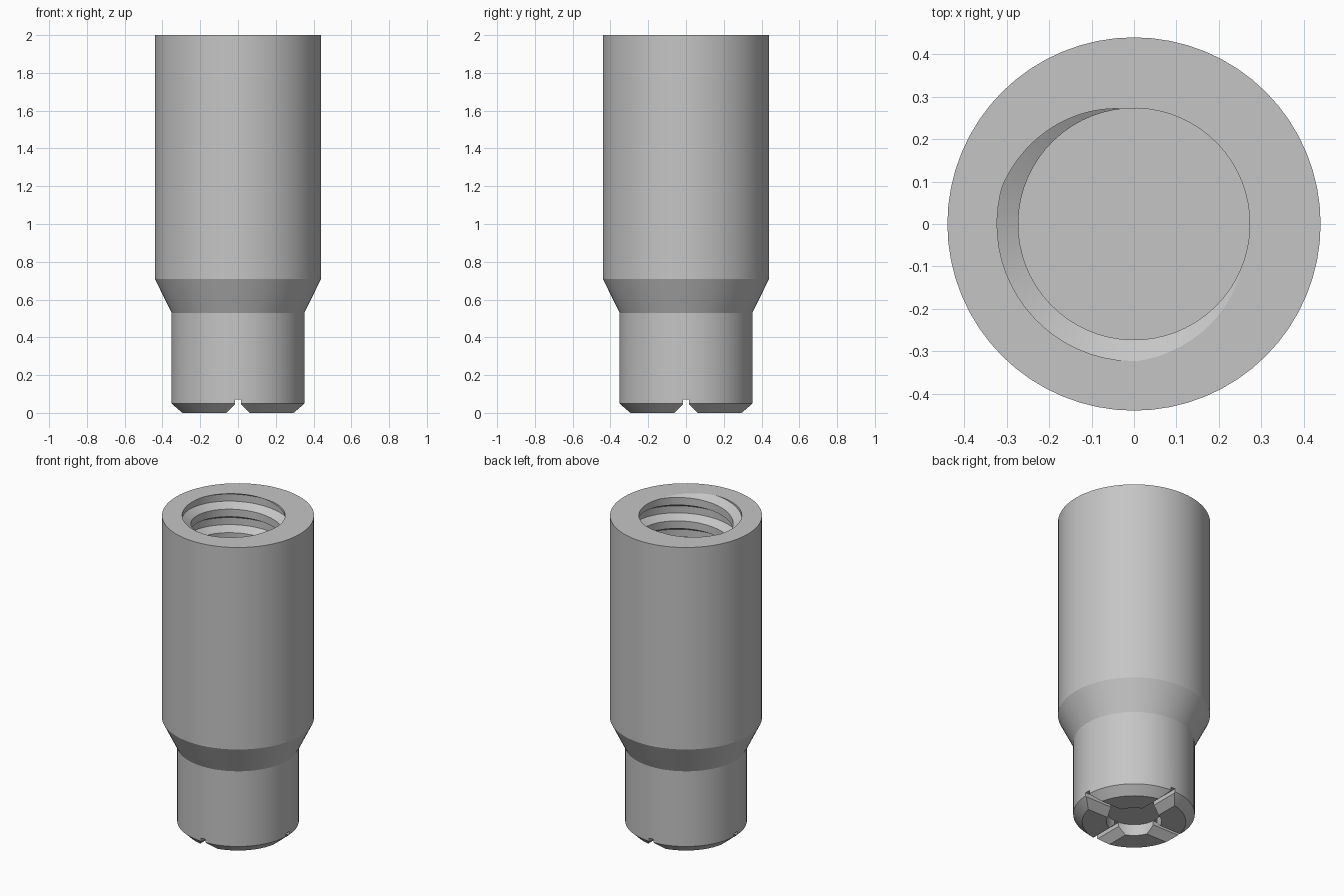
import bpy, bmesh, math

default_cube = bpy.data.objects.get("Cube")
if default_cube:
    bpy.data.objects.remove(default_cube, do_unlink=True)

# One plain grey metal
GREY = (0.56, 0.56, 0.56, 1.0)
metal = bpy.data.materials.new("grey_metal")
metal.use_nodes = True
metal.diffuse_color = GREY
metal.node_tree.nodes["Principled BSDF"].inputs["Base Color"].default_value = GREY


def make_object(name, bm):
    bmesh.ops.recalc_face_normals(bm, faces=bm.faces[:])
    mesh = bpy.data.meshes.new(name)
    bm.to_mesh(mesh)
    bm.free()
    mesh.materials.append(metal)
    obj = bpy.data.objects.new(name, mesh)
    bpy.context.collection.objects.link(obj)
    return obj


def lathe(name, profile, sides):
    """Closed solid of revolution from (radius, height) points."""
    bm = bmesh.new()
    rings = []
    for r, z in profile:
        angles = [math.tau * k / sides for k in range(sides)]
        rings.append([bm.verts.new((r * math.cos(a), r * math.sin(a), z)) for a in angles])
    for low, high in zip(rings, rings[1:]):
        for k in range(sides):
            n = (k + 1) % sides
            bm.faces.new((low[k], low[n], high[n], high[k]))
    bm.faces.new(rings[0])
    bm.faces.new(rings[-1])
    return make_object(name, bm)


def thread_core(name, minor, major, pitch, floor, top, mouth, mouth_angle, steps=64):
    """Right-handed screw solid; the groove centre crosses the mouth at mouth_angle."""
    bm = bmesh.new()
    flank, root = 0.19 * pitch, 0.15 * pitch
    section = [(minor, -root - flank), (major, -root), (major, root), (minor, root + flank)]
    turns = math.ceil((top - floor) / pitch) + 4
    start = mouth - pitch * (math.ceil((mouth - floor) / pitch) + 2)
    rows = []
    for a in range(turns * steps + 1):
        ang = mouth_angle + math.tau * a / steps
        base = start + pitch * a / steps
        rows.append([bm.verts.new((r * math.cos(ang), r * math.sin(ang), base + dz))
                     for r, dz in section])
    for a in range(turns * steps):
        for i in range(3):
            bm.faces.new((rows[a][i], rows[a + 1][i], rows[a + 1][i + 1], rows[a][i + 1]))
        b = a + steps
        if b + 1 < len(rows):
            bm.faces.new((rows[a][3], rows[a + 1][3], rows[b + 1][0], rows[b][0]))
    # Trim both ends flat and cap them
    for height, normal in ((floor, -1), (top, 1)):
        geom = bm.verts[:] + bm.edges[:] + bm.faces[:]
        bmesh.ops.bisect_plane(bm, geom=geom, plane_co=(0, 0, height),
                               plane_no=(0, 0, normal), clear_outer=True)
        rim = [e for e in bm.edges if e.is_boundary
               and all(abs(v.co.z - height) < 1e-4 for v in e.verts)]
        bmesh.ops.holes_fill(bm, edges=rim, sides=0)
    return make_object(name, bm)


def slot_cutter(name, turn):
    """Narrow slot with a flared mouth, running right across the foot."""
    bm = bmesh.new()
    half = [(0.016, 0.07), (0.016, 0.045), (0.071, -0.01)]
    outline = half + [(-x, z) for x, z in reversed(half)]
    face = bm.faces.new([bm.verts.new((x, -0.6, z)) for x, z in outline])
    out = bmesh.ops.extrude_face_region(bm, geom=[face])
    moved = [g for g in out["geom"] if isinstance(g, bmesh.types.BMVert)]
    bmesh.ops.translate(bm, verts=moved, vec=(0, 1.2, 0))
    obj = make_object(name, bm)
    obj.rotation_euler.z = turn
    return obj


# Stepped sleeve: chamfered foot, narrow neck, cone, wide barrel
body = lathe("threaded_sleeve", [(0.30, 0), (0.352, 0.05), (0.352, 0.53),
                                 (0.44, 0.71), (0.44, 2.0)], 64)

# Threaded bore, crossed slots and round recess in the foot
cutters = [
    thread_core("bore_cutter", 0.273, 0.323, 0.15, 0.7, 2.1, 2.0, math.radians(218)),
    lathe("recess_cutter", [(0.16, -0.05), (0.16, 0.072)], 32),
    slot_cutter("slot_cutter_front", 0),
    slot_cutter("slot_cutter_side", math.pi / 2),
]
bpy.context.view_layer.update()
bpy.ops.object.select_all(action="DESELECT")
body.select_set(True)
bpy.context.view_layer.objects.active = body
for cutter in cutters:
    cutter.hide_render = True
    mod = body.modifiers.new(cutter.name, "BOOLEAN")
    mod.operation = "DIFFERENCE"
    mod.solver = "EXACT"
    mod.object = cutter
    bpy.ops.object.modifier_apply(modifier=mod.name)
for cutter in cutters:
    bpy.data.objects.remove(cutter, do_unlink=True)

bpy.ops.object.shade_smooth_by_angle(angle=math.radians(25))
